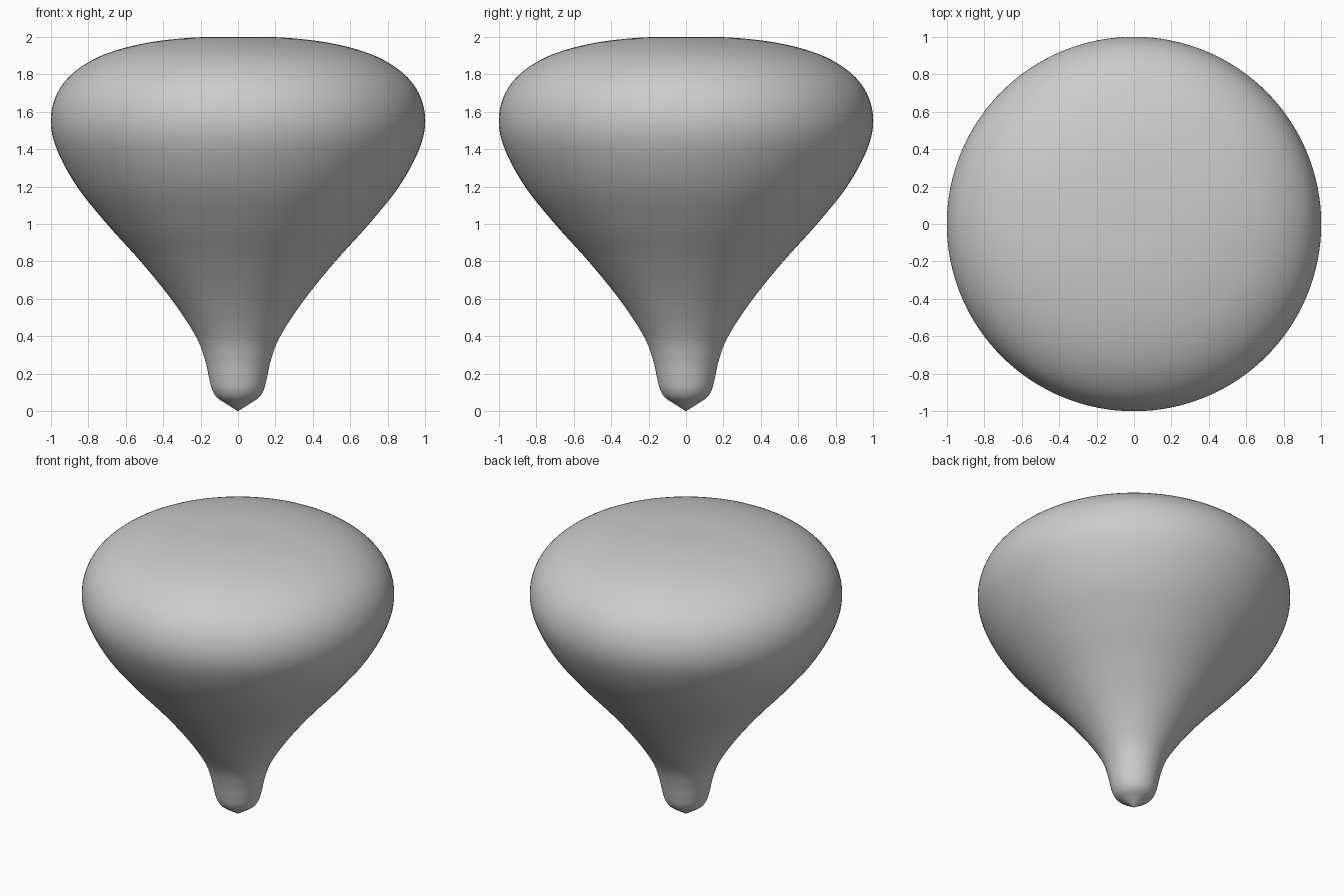
import bpy, bmesh, math
from mathutils import Vector

cube = bpy.data.objects.get("Cube")
if cube:
    bpy.data.objects.remove(cube)

SEGMENTS, STEPS = 128, 6

# Silhouette as (radius, height), from the bottom tip to the crown
PROFILE = [(0, 0), (.06, .038), (.11, .072), (.138, .115), (.155, .18), (.178, .28),
           (.225, .4), (.35, .59), (.52, .8), (.70, 1.0), (.86, 1.2), (.968, 1.4),
           (1, 1.555), (.965, 1.7), (.87, 1.815), (.715, 1.905), (.5, 1.965),
           (.25, 1.995), (0, 2)]


def smooth_curve(points, steps):
    """Centripetal-free Catmull-Rom curve through the points."""
    p = [Vector(q) for q in points]
    first = p[0] * 2 - p[1]
    last = Vector((-p[-2].x, p[-2].y))
    p = [first] + p + [last]
    curve = []
    for a, b, c, d in zip(p, p[1:], p[2:], p[3:]):
        for i in range(steps):
            t = i / steps
            curve.append(b + (c - a) * (t / 2)
                         + (2 * a - 5 * b + 4 * c - d) * (t * t / 2)
                         + (3 * b - a - 3 * c + d) * (t ** 3 / 2))
    curve.append(p[-2])
    return curve


def lathe(name, points, material):
    """Spin a profile around the vertical axis into a closed body."""
    bm = bmesh.new()
    verts = [bm.verts.new((q.x, 0, q.y)) for q in points]
    edges = [bm.edges.new(pair) for pair in zip(verts, verts[1:])]
    bmesh.ops.spin(bm, geom=verts + edges, cent=(0, 0, 0), axis=(0, 0, 1),
                   angle=math.tau, steps=SEGMENTS, use_merge=True)
    bmesh.ops.remove_doubles(bm, verts=bm.verts, dist=1e-5)
    bmesh.ops.recalc_face_normals(bm, faces=bm.faces)
    mesh = bpy.data.meshes.new(name)
    bm.to_mesh(mesh)
    bm.free()
    mesh.materials.append(material)
    mesh.shade_smooth()
    obj = bpy.data.objects.new(name, mesh)
    bpy.context.collection.objects.link(obj)
    return obj


# Plain grey
grey = bpy.data.materials.new("light_grey")
grey.use_nodes = True
color = (.6, .6, .6, 1)
grey.diffuse_color = color
grey.node_tree.nodes["Principled BSDF"].inputs["Base Color"].default_value = color

# Spinning top body
lathe("top_body", smooth_curve(PROFILE, STEPS), grey)
